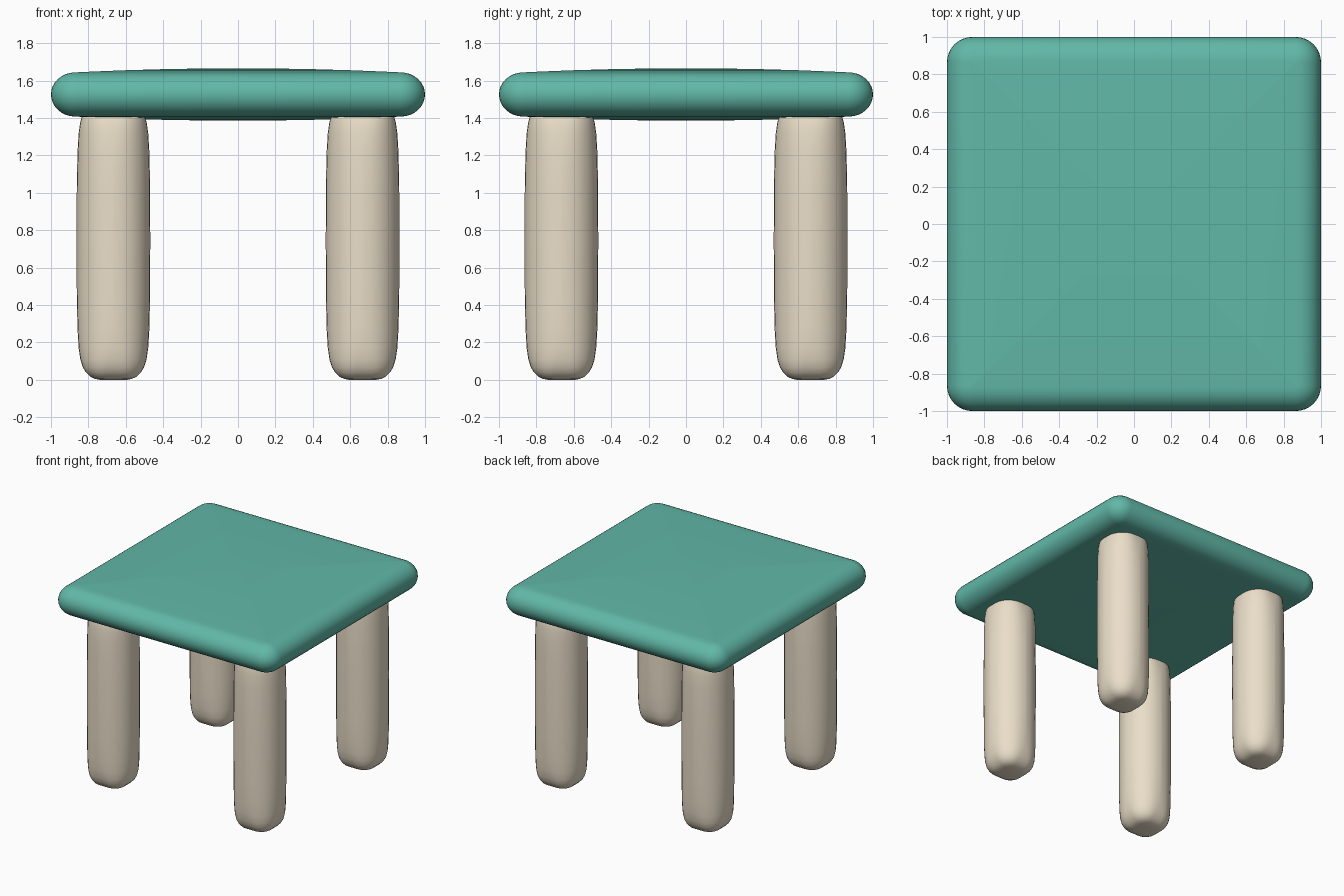
import bpy, bmesh, math

if "Cube" in bpy.data.objects:
    bpy.data.objects.remove(bpy.data.objects["Cube"])


def material(name, color):
    m = bpy.data.materials.new(name)
    m.diffuse_color = color
    m.use_nodes = True
    m.node_tree.nodes["Principled BSDF"].inputs["Base Color"].default_value = m.diffuse_color
    return m


def ring(half, radius, z, steps=8):
    """Rounded square outline."""
    pts = []
    for k in range(4):
        mid = math.radians(45 + 90 * k)
        cx = math.copysign(half - radius, math.cos(mid))
        cy = math.copysign(half - radius, math.sin(mid))
        for i in range(steps + 1):
            a = math.radians(90 * k + 90 * i / steps)
            pts.append((cx + radius * math.cos(a), cy + radius * math.sin(a), z))
    return pts


def loft(name, profile, mat, location=(0, 0, 0)):
    """Skin a stack of (half width, corner radius, z) rings, bottom to top."""
    bm = bmesh.new()
    rings = [[bm.verts.new(p) for p in ring(*row)] for row in profile]
    n = len(rings[0])
    for lo, hi in zip(rings, rings[1:]):
        for i in range(n):
            j = (i + 1) % n
            bm.faces.new((lo[i], lo[j], hi[j], hi[i]))
    bm.faces.new(rings[0][::-1])
    bm.faces.new(rings[-1])
    for f in bm.faces:
        f.smooth = True
    me = bpy.data.meshes.new(name)
    bm.to_mesh(me)
    bm.free()
    me.materials.append(mat)
    ob = bpy.data.objects.new(name, me)
    ob.location = location
    bpy.context.collection.objects.link(ob)
    return ob


teal = material("teal", (0.12, 0.48, 0.39, 1))
cream = material("cream", (0.82, 0.73, 0.58, 1))

# Tabletop: slightly domed slab with a fully rounded rim
MID, EDGE, RIM, DOME = 1.526, 0.87, 0.118, 0.022
dome = []
for h in (0.03, 0.2, 0.4, 0.6, 0.75, 0.83):
    dome.append((h, 0.006, RIM + DOME * (1 - (h / EDGE) ** 2)))
rim = []
for i in range(17):
    a = math.radians(-90 + 180 * i / 16)
    c = math.cos(a)
    rim.append((EDGE + 0.13 * c, 0.006 + 0.13 * c, RIM * math.sin(a)))
slab = [(h, r, -z) for h, r, z in dome] + rim + dome[::-1]
loft("tabletop", [(h, r, MID + z) for h, r, z in slab], teal)

# Legs: barrel-shaped posts, squarer towards the rounded ends
end = [(0.07, 0.55, 0.0), (0.10, 0.6, 0.006), (0.125, 0.66, 0.018),
       (0.147, 0.74, 0.04), (0.164, 0.8, 0.068), (0.177, 0.86, 0.11),
       (0.186, 0.92, 0.17), (0.192, 0.96, 0.27), (0.196, 0.99, 0.45)]
TOP = 1.49
post = end + [(0.197, 0.99, TOP / 2)] + [(h, k, TOP - z) for h, k, z in end[::-1]]
post = [(h, h * k, z) for h, k, z in post]
for fy, fname in ((-1, "front"), (1, "back")):
    for fx, side in ((-1, "left"), (1, "right")):
        loft(f"{fname}_{side}_leg", post, cream, (0.666 * fx, 0.666 * fy, 0))
